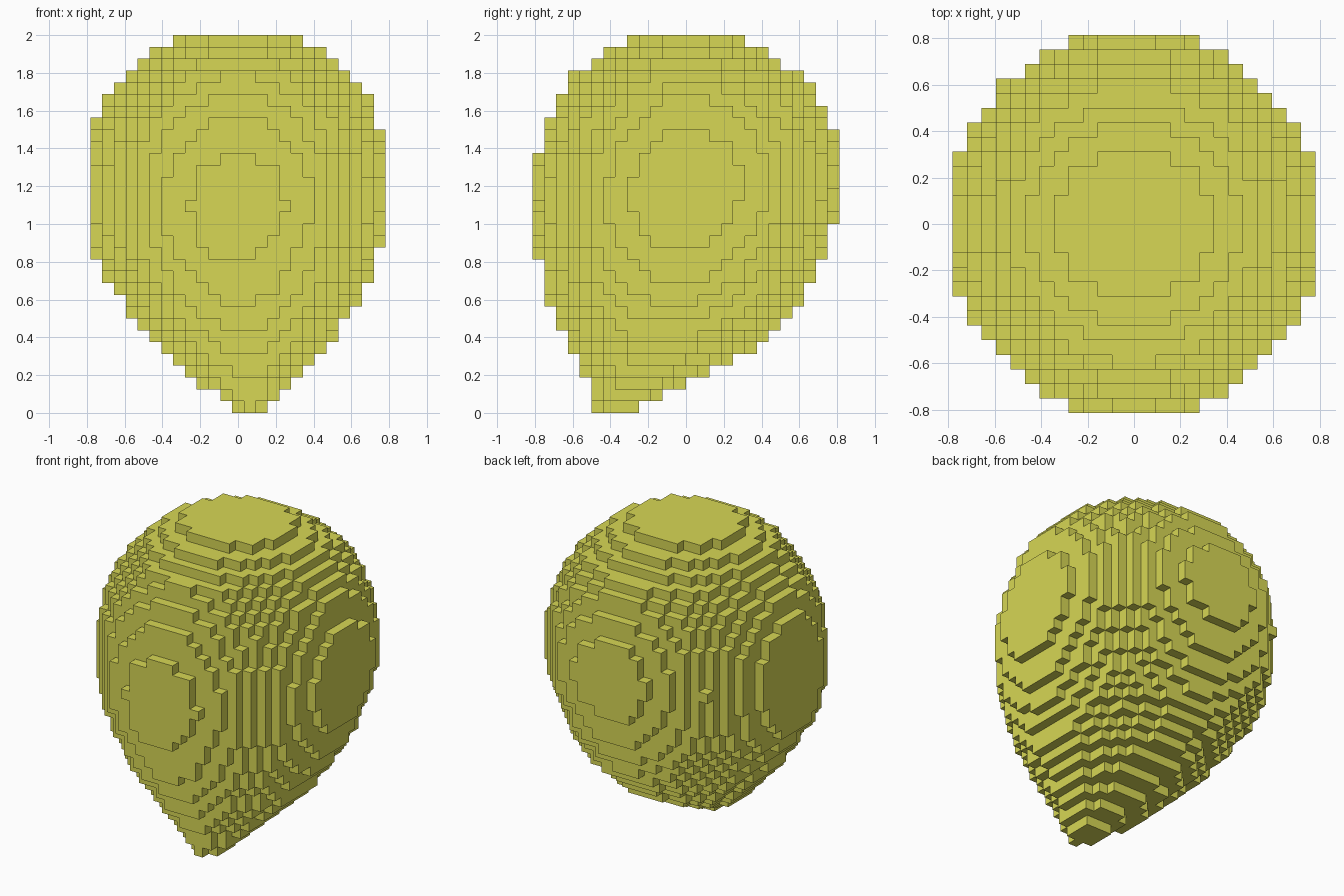
import bpy, bmesh
from mathutils import Vector

cube = bpy.data.objects.get("Cube")
if cube:
    bpy.data.objects.remove(cube, do_unlink=True)

CELL = 2 / 32                 # block size
NX, NY, NZ = 25, 26, 32       # blocks along each axis

# Outline of the leaning teardrop as (height, position) points, in blocks
LEFT = [(0, 12.5), (1.5, 10.7), (2.5, 9.2), (7.5, 4.2), (9.5, 2.7), (11.5, 1.4),
        (13, 0.5), (15, -0.1), (19, -0.45), (23, -0.1), (25, 0.5), (26.5, 1.4),
        (29.5, 4.1), (30.5, 5.3), (31.5, 6.9)]
RIGHT = [(0.5, 15), (6.5, 20.9), (7.5, 21.4), (9.5, 22.7), (11.5, 23.8),
         (14, 24.5), (16, 25.1), (19, 25.4), (22, 25.1), (24, 24.5),
         (26.5, 23.6), (29.5, 21), (30.5, 19.7), (31.5, 18.1)]
FRONT = [(0.5, 5.3), (3, 4.5), (5, 3.5), (7, 2.5), (9, 1.5), (13, 0.5),
         (15, 0.05), (17.5, -0.15), (20, 0.05), (22, 0.5), (25, 1.5), (27, 2.5),
         (28.5, 3.4), (29.5, 4.6), (30.5, 6), (31.5, 7.8)]
BACK = [(0.5, 9.2), (4.5, 17.2), (5.5, 18.7), (8.5, 22), (11, 23.5), (13, 24.5),
        (16, 25.5), (18, 26), (20, 26.2), (22, 26), (24, 25.5), (26, 24.5),
        (28, 23.4), (28.5, 22.8), (29.5, 21.3), (30.5, 19.8), (31.5, 18.1)]


def edge_at(profile, z):
    """Position of an outline at height z."""
    for (z0, v0), (z1, v1) in zip(profile, profile[1:]):
        if z0 <= z <= z1:
            return v0 + (v1 - v0) * (z - z0) / (z1 - z0)


# Keep the blocks whose centres fall inside each layer's ellipse
blocks = set()
for k in range(NZ):
    x0, x1, y0, y1 = (edge_at(p, k + 0.5) for p in (LEFT, RIGHT, FRONT, BACK))
    cx, cy = (x0 + x1) / 2, (y0 + y1) / 2
    rx, ry = (x1 - x0) / 2 + 0.04, (y1 - y0) / 2 + 0.04
    for i in range(NX):
        for j in range(NY):
            if ((i + 0.5 - cx) / rx) ** 2 + ((j + 0.5 - cy) / ry) ** 2 <= 1:
                blocks.add((i, j, k))

# Skin: one square wherever a block borders open air
bm = bmesh.new()
corners = {}


def corner(p):
    key = tuple(round(c) for c in p)
    if key not in corners:
        corners[key] = bm.verts.new(((key[0] - NX / 2) * CELL,
                                     (key[1] - NY / 2) * CELL, key[2] * CELL))
    return corners[key]


for block in sorted(blocks):
    centre = Vector(block) + Vector((0.5, 0.5, 0.5))
    for axis in range(3):
        for sign in (-1, 1):
            n = Vector((0, 0, 0))
            n[axis] = sign
            if tuple(b + int(d) for b, d in zip(block, n)) in blocks:
                continue
            u = Vector((0, 0, 0))
            u[(axis + 1) % 3] = 1
            v = n.cross(u)
            bm.faces.new([corner(centre + (n + a * u + b * v) / 2)
                          for a, b in ((-1, -1), (1, -1), (1, 1), (-1, 1))])

mesh = bpy.data.meshes.new("blocky_teardrop")
bm.to_mesh(mesh)
bm.free()

# Single olive yellow colour
colour = (0.68, 0.68, 0.09, 1)
mat = bpy.data.materials.new("olive_yellow")
mat.use_nodes = True
mat.diffuse_color = colour
bsdf = mat.node_tree.nodes["Principled BSDF"]
bsdf.inputs["Base Color"].default_value = colour
bsdf.inputs["Roughness"].default_value = 0.8
mesh.materials.append(mat)

teardrop = bpy.data.objects.new("blocky_teardrop", mesh)
bpy.context.collection.objects.link(teardrop)
